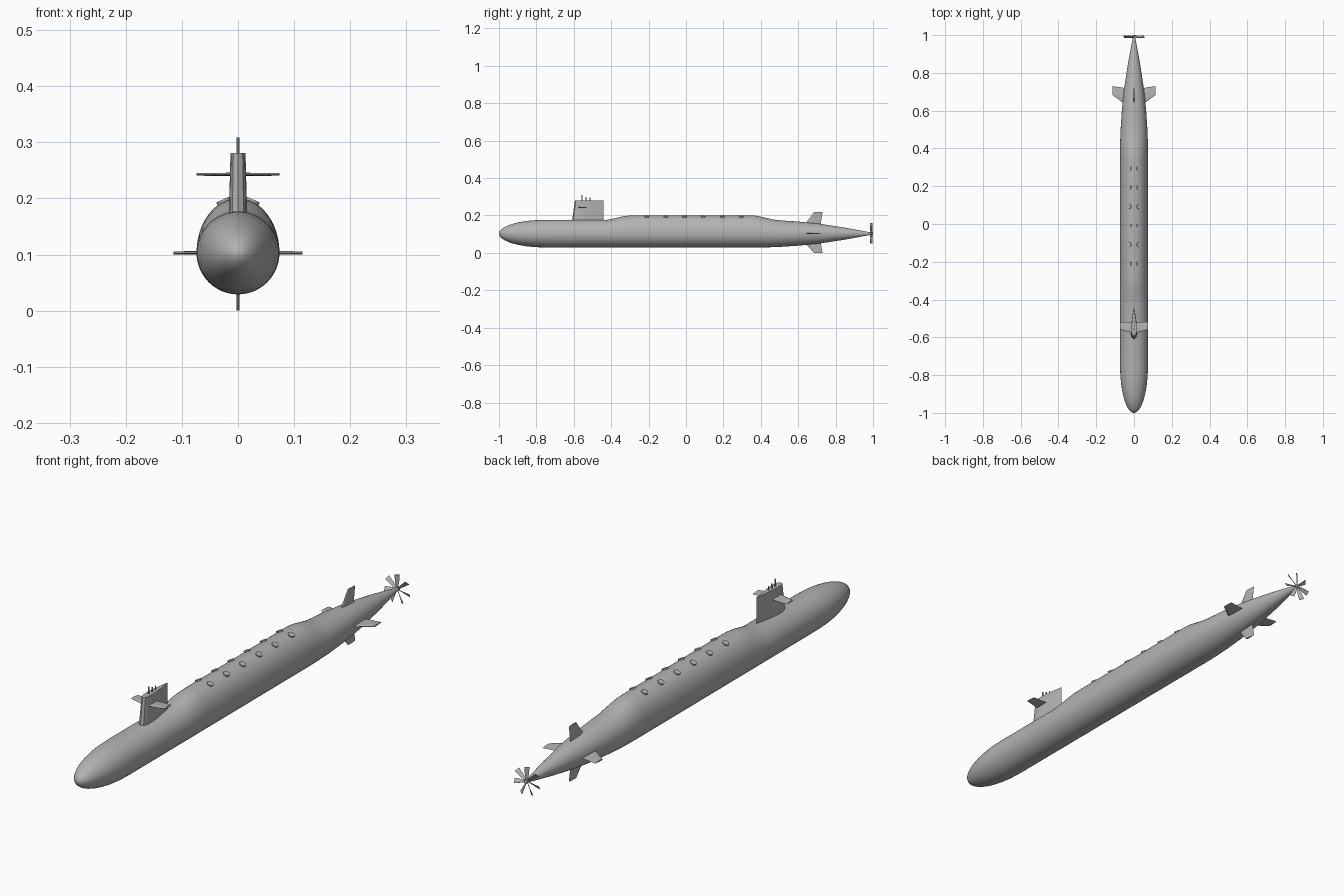
import bpy, bmesh, math
from mathutils import Matrix, Vector

if "Cube" in bpy.data.objects:
    bpy.data.objects.remove(bpy.data.objects["Cube"])

AXIS_Z = 0.103
RADIUS = 0.074

grey = bpy.data.materials.new("hull grey")
grey.diffuse_color = (0.45, 0.45, 0.45, 1)
grey.use_nodes = True
grey.node_tree.nodes["Principled BSDF"].inputs["Base Color"].default_value = grey.diffuse_color


def loft(name, rings, angle=35):
    """Skin a list of equal-length point rings and cap both ends."""
    bm = bmesh.new()
    rows = [[bm.verts.new(p) for p in ring] for ring in rings]
    n = len(rows[0])
    for a, b in zip(rows, rows[1:]):
        for i in range(n):
            j = (i + 1) % n
            bm.faces.new((a[i], a[j], b[j], b[i]))
    bm.faces.new(rows[0])
    bm.faces.new(rows[-1])
    bmesh.ops.recalc_face_normals(bm, faces=bm.faces)
    return finish(name, bm, angle)


def finish(name, bm, angle=35):
    mesh = bpy.data.meshes.new(name)
    bm.to_mesh(mesh)
    bm.free()
    mesh.materials.append(grey)
    obj = bpy.data.objects.new(name, mesh)
    bpy.context.collection.objects.link(obj)
    bpy.ops.object.select_all(action='DESELECT')
    obj.select_set(True)
    bpy.context.view_layer.objects.active = obj
    bpy.ops.object.shade_smooth_by_angle(angle=math.radians(angle))
    return obj


def interp(keys, y):
    if y <= keys[0][0]:
        return keys[0][1]
    for (y0, v0), (y1, v1) in zip(keys, keys[1:]):
        if y <= y1:
            return v0 + (v1 - v0) * (y - y0) / (y1 - y0)
    return keys[-1][1]


def foil(front, back, half, height, n=8):
    """Streamlined section: x thickness, y chord, at the given z."""
    side = []
    for i in range(n + 1):
        t = (i / n) ** 1.6
        w = 2.6 * half * (math.sqrt(t) - t) * 1.54
        side.append((min(w, half), front + (back - front) * t))
    right = [(w, y, height) for w, y in side]
    left = [(-w, y, height) for w, y in side[-2:0:-1]]
    return right + left


def cylinder(name, radius, depth, matrix, sides=16):
    bm = bmesh.new()
    bmesh.ops.create_cone(bm, cap_ends=True, segments=sides, radius1=radius,
                          radius2=radius, depth=depth, matrix=matrix)
    return finish(name, bm)


# Hull: round body whose upper half is stretched to form the missile deck
tail = [(0.38, RADIUS), (0.44, 0.0732), (0.5, 0.071), (0.6, 0.0645),
        (0.72, 0.052), (0.85, 0.032), (0.95, 0.0135), (0.99, 0.006)]
hump = [(-0.42, 0), (-0.385, 0.007), (-0.34, 0.018), (-0.31, 0.022),
        (-0.28, 0.0235), (0.35, 0.0235), (0.38, 0.021), (0.41, 0.015),
        (0.46, 0.004), (0.5, 0)]
NOSE = 0.25
stations = [(-1 + NOSE * (1 - math.cos(a)), RADIUS * math.sin(a))
            for a in [math.radians(d) for d in (1, 6, 12, 20, 28, 37, 46, 56, 67, 78, 90)]]
ys = sorted({y for y, _ in tail} | {y for y, _ in hump})
stations += [(y, interp(tail, y)) for y in ys]
rings = []
for y, r in stations:
    ring = []
    for i in range(48):
        a = 2 * math.pi * i / 48
        up = r + interp(hump, y) if math.sin(a) > 0 else r
        ring.append((r * math.cos(a), y, AXIS_Z + up * math.sin(a)))
    rings.append(ring)
loft("hull", rings)

# Missile hatches: two rows of tilted discs on the deck
hx, top = 0.026, RADIUS + 0.0235
hz = AXIS_Z + top * math.sqrt(1 - (hx / RADIUS) ** 2)
for side in (-1, 1):
    for k in range(6):
        m = (Matrix.Translation((side * hx, -0.21 + 0.101 * k, hz + 0.001))
             @ Matrix.Rotation(side * math.radians(24), 4, 'Y'))
        cylinder("missile_hatch", 0.0125, 0.006, m)

# Sail with masts
loft("sail", [foil(-0.61, -0.44, 0.0165, 0.165), foil(-0.594, -0.44, 0.0135, 0.281)])
for y, h, r in ((-0.555, 0.309, 0.0028), (-0.534, 0.299, 0.0022), (-0.514, 0.296, 0.0022)):
    cylinder("mast", r, h - 0.27, Matrix.Translation((0, y, (h + 0.27) / 2)), 10)


def fin(name, root, tip, half, start, reach, angle, height):
    """Foil fin growing outward from the long axis, turned about y."""
    obj = loft(name, [foil(*root, half, start), foil(*tip, half * 0.8, reach)])
    obj.data.transform(Matrix.Translation((0, 0, height))
                       @ Matrix.Rotation(math.radians(angle), 4, 'Y'))
    return obj


# Sail planes
for angle in (90, -90):
    fin("sail_plane", (-0.578, -0.52), (-0.56, -0.52), 0.003, 0.005, 0.074, angle, 0.243)

# Stern planes and rudders
for name, angle, reach in (("upper_rudder", 0, 0.115), ("lower_rudder", 180, AXIS_Z),
                           ("stern_plane", 90, 0.115), ("stern_plane", -90, 0.115)):
    fin(name, (0.625, 0.718), (0.684, 0.73), 0.0035, 0.035, reach, angle, AXIS_Z)

# Propeller: hub and seven pitched blades widening to the tip
cylinder("propeller_hub", 0.0075, 0.022,
         Matrix.Translation((0, 0.989, AXIS_Z)) @ Matrix.Rotation(math.pi / 2, 4, 'X'), 16)
for k in range(7):
    spin = Matrix.Translation((0, 0.991, AXIS_Z)) @ Matrix.Rotation(2 * math.pi * k / 7, 4, 'Y')
    blade = []
    for dist, width, pitch in ((0.003, 0.003, 55), (0.03, 0.0075, 45), (0.056, 0.0095, 35)):
        twist = Matrix.Rotation(math.radians(pitch), 4, 'Z')
        blade.append([spin @ (twist @ Vector((sx * width, sy * 0.0008, dist)))
                      for sx, sy in ((-1, -1), (1, -1), (1, 1), (-1, 1))])
    loft("propeller_blade", blade)
